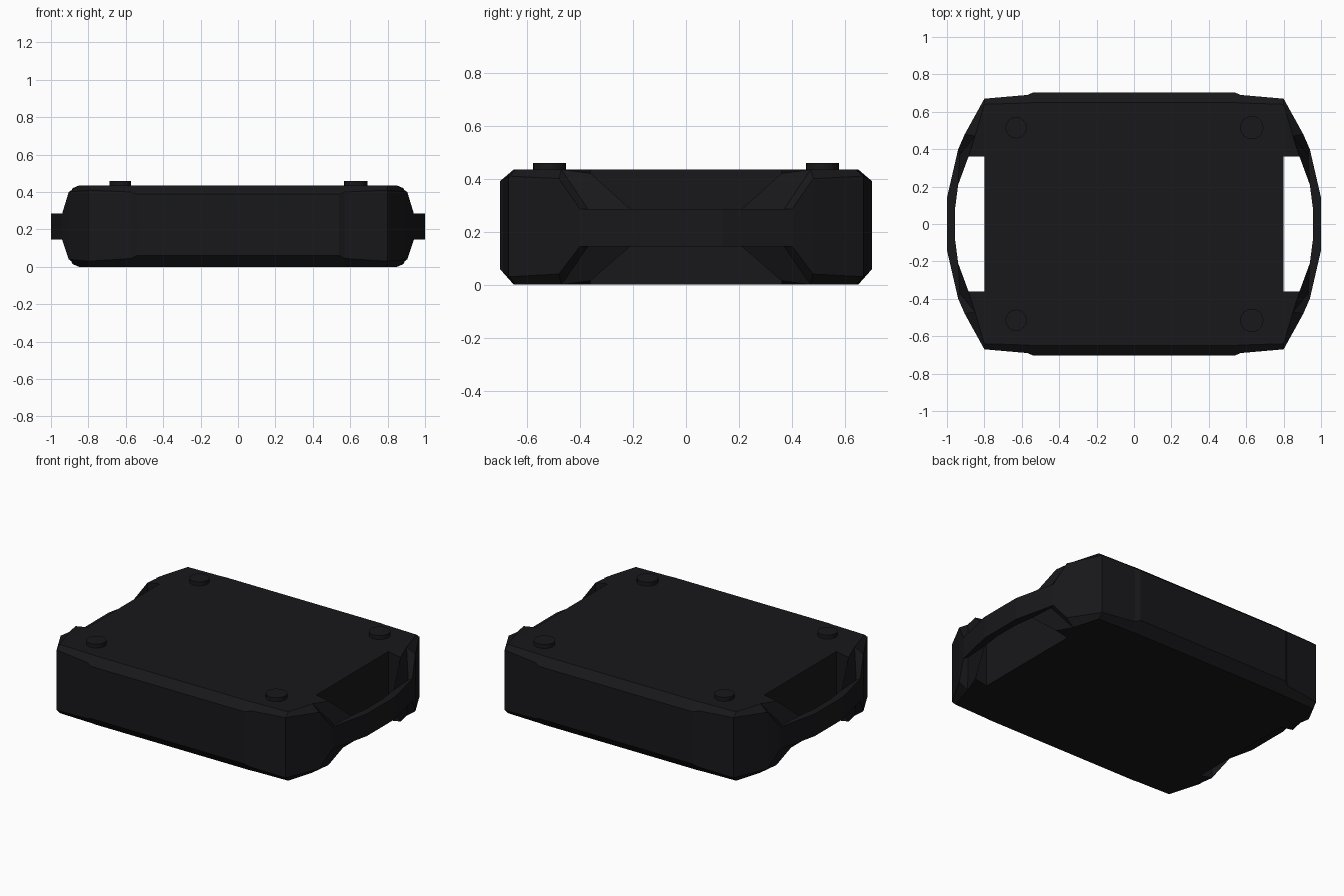
import bpy, bmesh

if "Cube" in bpy.data.objects:
    bpy.data.objects.remove(bpy.data.objects["Cube"])

mat = bpy.data.materials.new("black_plastic")
mat.diffuse_color = (0.009, 0.009, 0.011, 1)
mat.use_nodes = True
mat.node_tree.nodes["Principled BSDF"].inputs["Base Color"].default_value = mat.diffuse_color


def loft(name, sections, caps):
    """Skin a row of closed cross-sections with equal point counts."""
    bm = bmesh.new()
    rings = [[bm.verts.new(p) for p in s] for s in sections]
    n = len(rings[0])
    for a, b in zip(rings, rings[1:]):
        for i in range(n):
            j = (i + 1) % n
            bm.faces.new((a[i], a[j], b[j], b[i]))
    if caps:
        bm.faces.new(rings[0])
        bm.faces.new(rings[-1])
    bmesh.ops.recalc_face_normals(bm, faces=bm.faces)
    me = bpy.data.meshes.new(name)
    bm.to_mesh(me)
    bm.free()
    me.materials.append(mat)
    ob = bpy.data.objects.new(name, me)
    bpy.context.collection.objects.link(ob)
    return ob


# Main case: chamfered section along x, with raised front and back panels
H = 0.435
half = [(0.54, 0.703, 0.06, 0.39, 0.65), (0.57, 0.69, 0.045, 0.40, 0.647),
        (0.80, 0.67, 0.03, 0.41, 0.64)]


def case_section(x, yo, z0, z1, yc):
    return [(x, -yc, 0), (x, yc, 0), (x, yo, z0), (x, yo, z1),
            (x, yc, H), (x, -yc, H), (x, -yo, z1), (x, -yo, z0)]


rows = [(-h[0], *h[1:]) for h in reversed(half)] + half
loft("case", [case_section(*r) for r in rows], True)

# Side handles: thick corner tapering into a thin curved grip
# each station: outer xy, outer z range, chamfer xy, chamfer z range, inner xy, inner z range
stations = [
    ((0.80, 0.67), (0.03, 0.41), (0.80, 0.64), (0, H), (0.80, 0.36), (0, H)),
    ((0.905, 0.48), (0.04, 0.40), (0.85, 0.47), (0, H), (0.885, 0.36), (0.015, 0.42)),
    ((0.94, 0.40), (0.145, 0.285), (0.932, 0.37), (0.145, 0.285), (0.94, 0.21), (0.145, 0.285)),
    ((1.00, 0.14), (0.145, 0.285), (0.985, 0.13), (0.145, 0.285), (0.957, 0.08), (0.145, 0.285)),
]


def handle_section(st, sx, sy):
    o, oz, c, cz, i, iz = st
    pts = [(i, iz[0]), (c, cz[0]), (o, oz[0]), (o, oz[1]), (c, cz[1]), (i, iz[1])]
    return [(sx * p[0], sy * p[1], z) for p, z in pts]


for side, sx in (("left", -1), ("right", 1)):
    secs = [handle_section(s, sx, 1) for s in stations]
    secs += [handle_section(s, sx, -1) for s in reversed(stations)]
    loft(side + "_handle", secs, False)

    # Round feet on the top face
    for end, sy in (("front", -1), ("back", 1)):
        bpy.ops.mesh.primitive_cylinder_add(
            vertices=24, radius=0.062 if sx > 0 else 0.057, depth=0.05,
            location=(sx * 0.63, sy * 0.515, 0.435))
        foot = bpy.context.object
        foot.name = f"{side}_{end}_foot"
        foot.data.materials.append(mat)
        bpy.ops.object.shade_smooth_by_angle()
